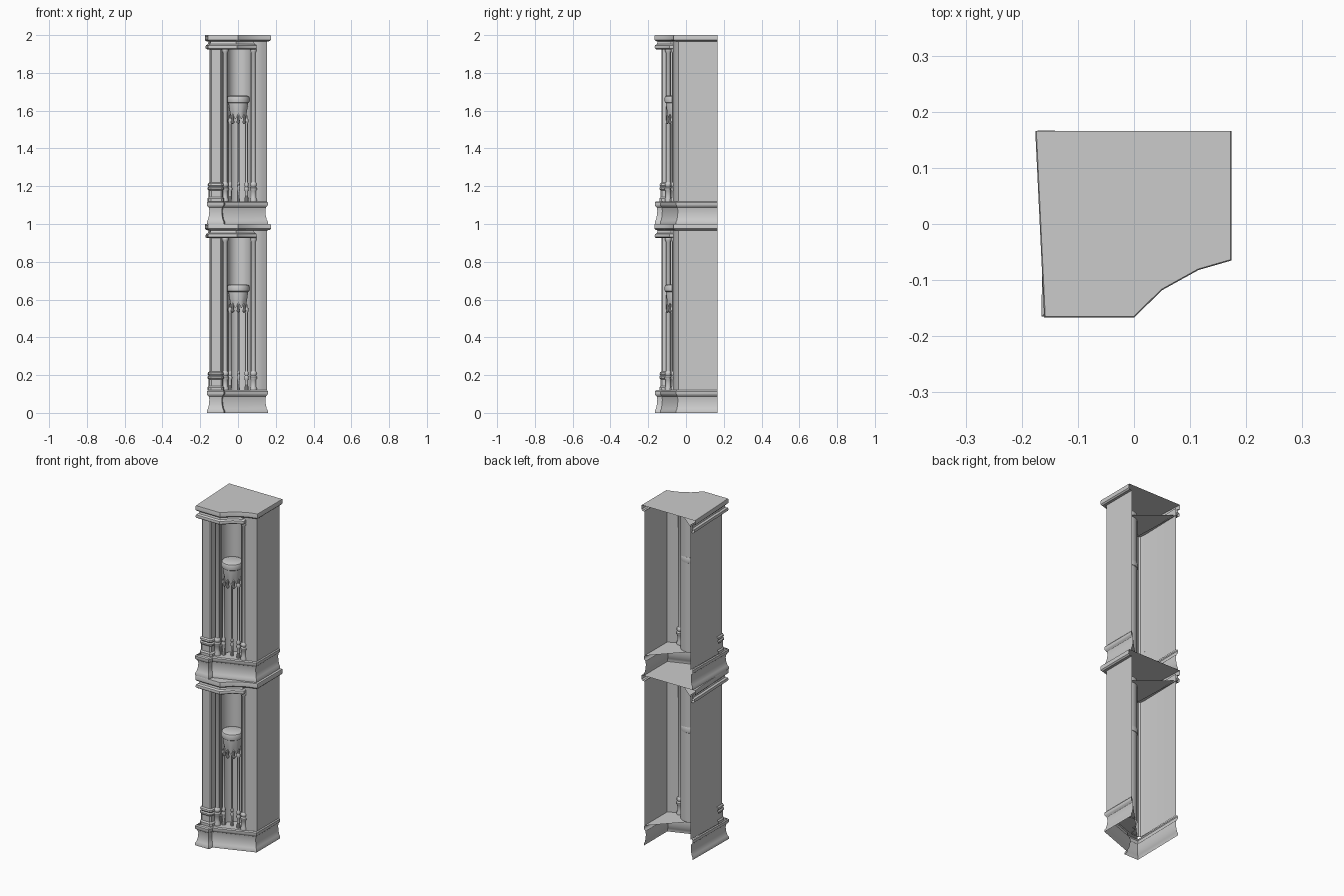
import bpy, bmesh, math
from mathutils import Vector

if "Cube" in bpy.data.objects:
    bpy.data.objects.remove(bpy.data.objects["Cube"], do_unlink=True)

stone = bpy.data.materials.new("grey_stone")
stone.use_nodes = True
GREY = (0.6, 0.6, 0.6, 1)
stone.diffuse_color = GREY
stone.node_tree.nodes["Principled BSDF"].inputs["Base Color"].default_value = GREY


def finish(name, bm, tier):
    """Turn a bmesh into a shaded object standing on its tier."""
    mesh = bpy.data.meshes.new(name)
    bm.to_mesh(mesh)
    bm.free()
    mesh.materials.append(stone)
    obj = bpy.data.objects.new(name, mesh)
    bpy.context.collection.objects.link(obj)
    obj.location.z = tier
    bpy.ops.object.select_all(action="DESELECT")
    obj.select_set(True)
    bpy.context.view_layer.objects.active = obj
    bpy.ops.object.shade_smooth_by_angle(angle=math.radians(35))


def offset(path, d):
    """Move an open plan path outward with mitred corners."""
    pts = [Vector(p) for p in path]
    dirs = [(b - a).normalized() for a, b in zip(pts, pts[1:])]
    result = []
    for i, p in enumerate(pts):
        t0, t1 = dirs[max(i - 1, 0)], dirs[min(i, len(dirs) - 1)]
        n0, n1 = Vector((t0.y, -t0.x)), Vector((t1.y, -t1.x))
        result.append(p + (n0 + n1) * d / max(1 + n0.dot(n1), 0.5))
    return result


def sweep(name, tier, path, profile):
    """Run a moulding profile of (offset, height) along a plan path."""
    bm = bmesh.new()
    rows = [[bm.verts.new((p.x, p.y, z)) for p in offset(path, d)] for d, z in profile]
    for low, high in zip(rows, rows[1:]):
        for i in range(len(path) - 1):
            bm.faces.new((low[i], low[i + 1], high[i + 1], high[i]))
    finish(name, bm, tier)


def plate(name, tier, outline, z):
    """Flat sheet facing up."""
    bm = bmesh.new()
    bm.faces.new([bm.verts.new((x, y, z)) for x, y in outline])
    finish(name, bm, tier)


def lathe(name, tier, centre, profile, sides=16, wave=None):
    """Turned part from (radius, height); wave shifts heights around it."""
    bm = bmesh.new()
    rows = []
    for j, (r, z) in enumerate(profile):
        row = []
        for i in range(sides):
            a = math.tau * i / sides
            dz = wave(j, a) if wave else 0
            row.append(bm.verts.new((centre[0] + r * math.cos(a), centre[1] + r * math.sin(a), z + dz)))
        rows.append(row)
    for low, high in zip(rows, rows[1:]):
        for i in range(sides):
            k = (i + 1) % sides
            bm.faces.new((low[i], low[k], high[k], high[i]))
    bm.faces.new(rows[-1])
    finish(name, bm, tier)


# Plan paths, all running from the back left round the front to the back right
BACK = 0.166
cap_path = [(-0.176, BACK), (-0.16, -0.167), (0, -0.167), (0.05, -0.118),
            (0.115, -0.082), (0.174, -0.065), (0.174, BACK)]
cornice_path = [(-0.172, BACK), (-0.16, -0.166), (-0.005, -0.166), (0.045, -0.116), (0.1, -0.088), (0.1, -0.045)]
base_path = [(-0.16, BACK), (-0.165, -0.165), (-0.075, -0.165), (-0.07, -0.135),
             (0.158, -0.052), (0.158, BACK)]
pilaster_path = [(-0.146, BACK), (-0.152, -0.1), (-0.148, -0.125), (-0.14, -0.131),
                 (-0.092, -0.131), (-0.086, -0.125), (-0.082, -0.085), (-0.058, -0.08)]
niche_path = [(0.005 - 0.063 * math.cos(a), -0.07 + 0.07 * math.sin(a))
              for a in (math.pi * i / 16 for i in range(17))]
right_wall_path = [(0.068, -0.065), (0.095, -0.068), (0.13, -0.055), (0.153, -0.041), (0.153, BACK)]

# Mouldings as (offset, height)
base_profile = [(0, 0), (0, 0.012), (-0.006, 0.022), (-0.011, 0.045), (-0.013, 0.07),
                (-0.01, 0.088), (-0.002, 0.096), (0, 0.101), (0, 0.114), (-0.005, 0.12)]
cornice_profile = [(-0.03, 0.925), (-0.008, 0.925), (-0.001, 0.93), (0, 0.938),
                   (-0.002, 0.946), (-0.012, 0.952), (-0.016, 0.966)]
cap_profile = [(-0.02, 0.966), (-0.007, 0.968), (0, 0.975), (0, 0.994), (-0.002, 1)]
plinth_profile = [(0.01, 0.12), (0.01, 0.135), (0.004, 0.143), (0.004, 0.178), (0.01, 0.184),
                  (0.01, 0.192), (0.004, 0.198), (0.009, 0.205), (0.007, 0.214), (0, 0.22)]
wall_profile = [(0, 0.115), (0, 0.97)]


def turned(radius, top):
    """Slim shaft with a ringed foot and a small neck."""
    foot = [(1.6, 0.12), (1.6, 0.13), (1.3, 0.14), (1.3, 0.175), (1.7, 0.182), (1.7, 0.19),
            (1.2, 0.197), (1.6, 0.206), (1.5, 0.214), (1, 0.222)]
    neck = [(1, top - 0.03), (1.5, top - 0.02), (1.5, top - 0.01), (1.1, top)]
    return [(radius * r, z) for r, z in foot + neck]


def scallop(row, angle):
    return (0.014 * math.cos(8 * angle), 0.004 * math.cos(8 * angle), 0)[min(row, 2)]


for tier, level in enumerate(("lower", "upper")):
    # Base with its floor
    sweep(level + "_base", tier, base_path, base_profile)
    plate(level + "_niche_floor", tier, [(-0.16, -0.16), (-0.08, -0.16), (-0.075, -0.131),
                                         (0.153, -0.049), (0.153, BACK)], 0.119)
    # Walls and niche
    sweep(level + "_left_wall_and_pilaster", tier, pilaster_path, wall_profile)
    sweep(level + "_niche", tier, niche_path, wall_profile)
    sweep(level + "_right_wall", tier, right_wall_path, wall_profile)
    sweep(level + "_pilaster_plinth", tier, [(-0.151, -0.07)] + pilaster_path[1:7], plinth_profile)
    # Colonnettes flanking the niche
    for side, spot in (("outer", (-0.068, -0.094)), ("inner", (0.082, -0.062))):
        lathe(level + "_" + side + "_colonnette", tier, spot, turned(0.0115, 0.935))
    # Corbel carried on three thin rods
    for n, spot in enumerate(((-0.042, -0.073), (0.002, -0.058), (0.045, -0.06))):
        lathe(level + "_rod_" + str(n + 1), tier, spot, turned(0.005 if n == 1 else 0.007, 0.56), 10)
    lathe(level + "_corbel", tier, (0.002, -0.055),
          [(0.042, 0.568), (0.045, 0.59), (0.051, 0.632), (0.051, 0.64), (0.057, 0.644),
           (0.058, 0.652), (0.058, 0.668), (0.055, 0.676), (0.045, 0.68)], 48, scallop)
    for n in range(5):
        a = math.pi * (1 + n / 4)
        spot = (0.002 + 0.043 * math.cos(a), -0.055 + 0.043 * math.sin(a))
        lathe(level + "_corbel_drop_" + str(n + 1), tier, spot,
              [(0.002, 0.53), (0.009, 0.536), (0.009, 0.544), (0.006, 0.548), (0.006, 0.575)], 10)
    # Cornice with its ceiling, and the cap slab
    sweep(level + "_cornice", tier, cornice_path, cornice_profile)
    plate(level + "_niche_ceiling", tier, offset(cornice_path, -0.01), 0.935)
    sweep(level + "_cap_moulding", tier, cap_path, cap_profile)
    plate(level + "_cap_top", tier, offset(cap_path, -0.002), 1)
